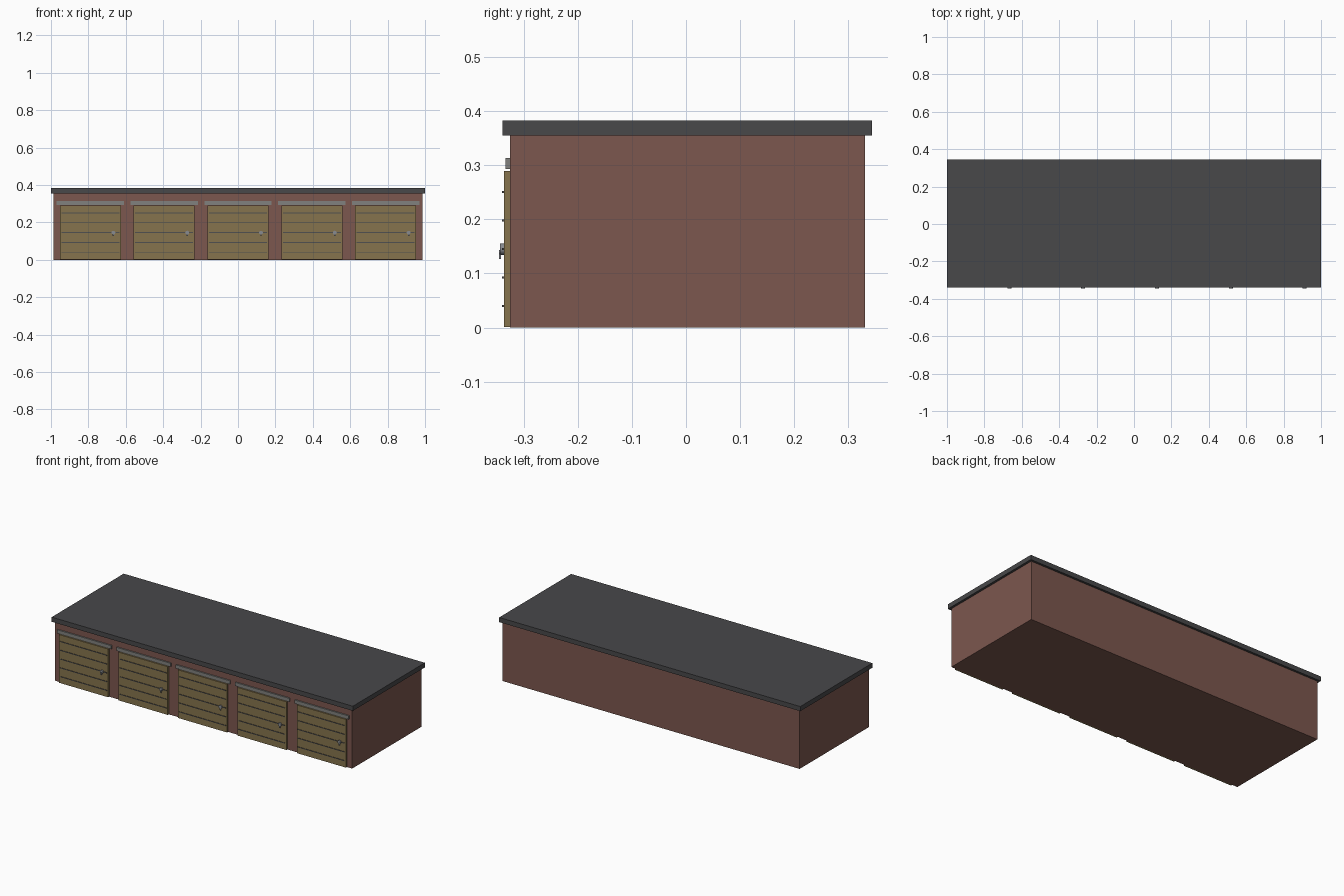
import bpy, math

if "Cube" in bpy.data.objects:
    bpy.data.objects.remove(bpy.data.objects["Cube"])


def material(name, r, g, b):
    m = bpy.data.materials.new(name)
    m.diffuse_color = (r, g, b, 1)
    m.use_nodes = True
    m.node_tree.nodes["Principled BSDF"].inputs["Base Color"].default_value = m.diffuse_color
    return m


BRICK = material("brick", 0.20, 0.095, 0.077)
WOOD = material("wood", 0.24, 0.175, 0.075)
FELT = material("roof_felt", 0.065, 0.065, 0.068)
CONCRETE = material("concrete", 0.22, 0.22, 0.21)
DARK = material("groove", 0.08, 0.08, 0.08)
METAL = material("metal", 0.25, 0.26, 0.28)


def box(name, x, y, z, mat):
    """Box from (min, max) ranges on each axis."""
    bpy.ops.mesh.primitive_cube_add(size=1, location=[sum(r) / 2 for r in (x, y, z)])
    ob = bpy.context.object
    ob.name = name
    ob.scale = [r[1] - r[0] for r in (x, y, z)]
    bpy.ops.object.transform_apply(location=False, rotation=False, scale=True)
    ob.data.materials.append(mat)
    return ob


def span(centre, width):
    return (centre - width / 2, centre + width / 2)


BAY = 0.3946          # width of one garage bay
WALL_Y = -0.326       # front wall plane
DOOR_Y = -0.337       # front of the doors

for i in range(5):
    cx = (i - 2) * BAY
    # brick bay
    box(f"bay_{i}", span(cx, BAY), (WALL_Y, 0.331), (0, 0.357), BRICK)
    # door and its horizontal battens
    box(f"door_{i}", span(cx, 0.326), (DOOR_Y, WALL_Y + 0.002), (0.001, 0.29), WOOD)
    for k in range(5):
        box(f"door_batten_{i}_{k}", span(cx, 0.31), (-0.340, DOOR_Y + 0.001),
            span(0.040 + 0.0527 * k, 0.004), DARK)
    # lintel over the door
    box(f"lintel_{i}", span(cx, 0.36), (-0.334, WALL_Y + 0.002), (0.293, 0.314), CONCRETE)
    # round door knob with a lever hanging from it
    hx = cx + 0.123
    bpy.ops.mesh.primitive_cylinder_add(vertices=16, radius=0.0105, depth=0.008,
                                        location=(hx, -0.3405, 0.145),
                                        rotation=(math.pi / 2, 0, 0))
    knob = bpy.context.object
    knob.name = f"door_knob_{i}"
    knob.data.materials.append(METAL)
    bpy.ops.object.shade_smooth_by_angle()
    box(f"door_lever_{i}", span(hx, 0.007), (-0.346, -0.342), (0.127, 0.143), METAL)

# flat overhanging roof
box("roof", (-1, 1), (-0.339, 0.344), (0.355, 0.383), FELT)
